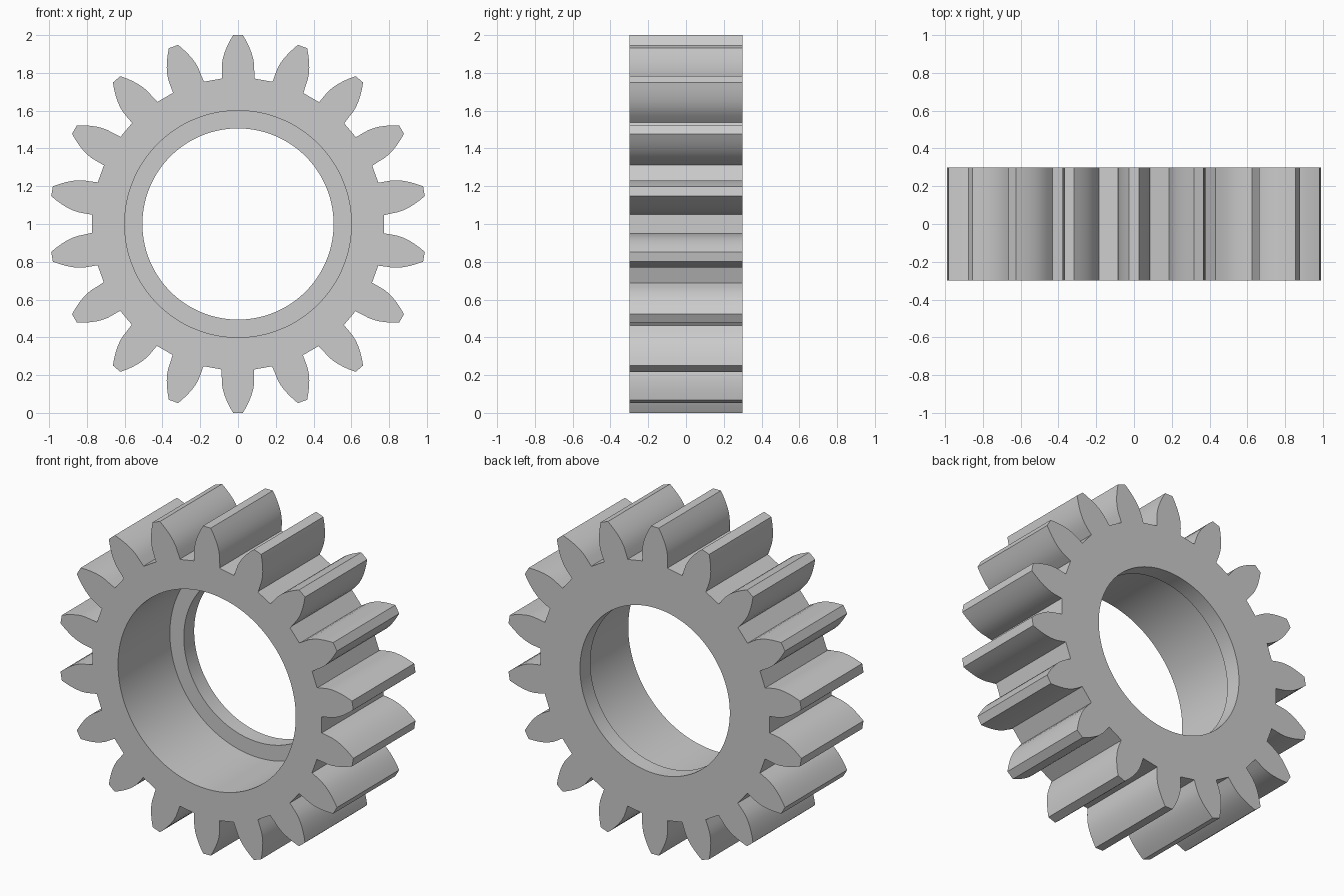
import bpy, bmesh, math

cube = bpy.data.objects.get("Cube")
if cube:
    bpy.data.objects.remove(cube, do_unlink=True)

TEETH = 18
HALF = 0.3            # half the gear width
STEP = 0.2            # depth at which the retaining lip begins
BORE, LIP = 0.6, 0.506
PITCH = 2 * math.pi / TEETH

# Tooth flank: (radius, half angle) from root to tip
FLANK = [(0.775, 0.108), (0.82, 0.105), (0.85, 0.1005), (0.88, 0.0915),
         (0.91, 0.0785), (0.94, 0.0625), (0.97, 0.045), (1.0, 0.026)]
TOOTH = [(r, -a) for r, a in FLANK] + [(r, a) for r, a in reversed(FLANK)]
COUNT = TEETH * len(TOOTH)

outline = [(r, a + t * PITCH) for t in range(TEETH) for r, a in TOOTH]


def circle(radius):
    offset = (len(TOOTH) - 1) / 2
    return [(radius, (i - offset) * 2 * math.pi / COUNT) for i in range(COUNT)]


# Cross-section loops, in order around the gear body
sections = [(outline, -HALF), (outline, HALF), (circle(LIP), HALF),
            (circle(LIP), STEP), (circle(BORE), STEP), (circle(BORE), -HALF)]

bm = bmesh.new()
rings = [[bm.verts.new((r * math.sin(a), y, 1 + r * math.cos(a))) for r, a in pts]
         for pts, y in sections]
for k, ring in enumerate(rings):
    other = rings[(k + 1) % len(rings)]
    for i in range(COUNT):
        j = (i + 1) % COUNT
        bm.faces.new((ring[i], ring[j], other[j], other[i]))
bmesh.ops.recalc_face_normals(bm, faces=bm.faces)

mesh = bpy.data.meshes.new("gear_ring")
bm.to_mesh(mesh)
bm.free()
gear = bpy.data.objects.new("gear_ring", mesh)
bpy.context.collection.objects.link(gear)

# Plain grey metal
grey = bpy.data.materials.new("grey")
grey.use_nodes = True
colour = (0.6, 0.6, 0.6, 1)
grey.diffuse_color = colour
grey.node_tree.nodes["Principled BSDF"].inputs["Base Color"].default_value = colour
mesh.materials.append(grey)

# Smooth flanks and bores, sharp edges
bpy.ops.object.select_all(action="DESELECT")
gear.select_set(True)
bpy.context.view_layer.objects.active = gear
bpy.ops.object.shade_smooth_by_angle(angle=math.radians(25))
